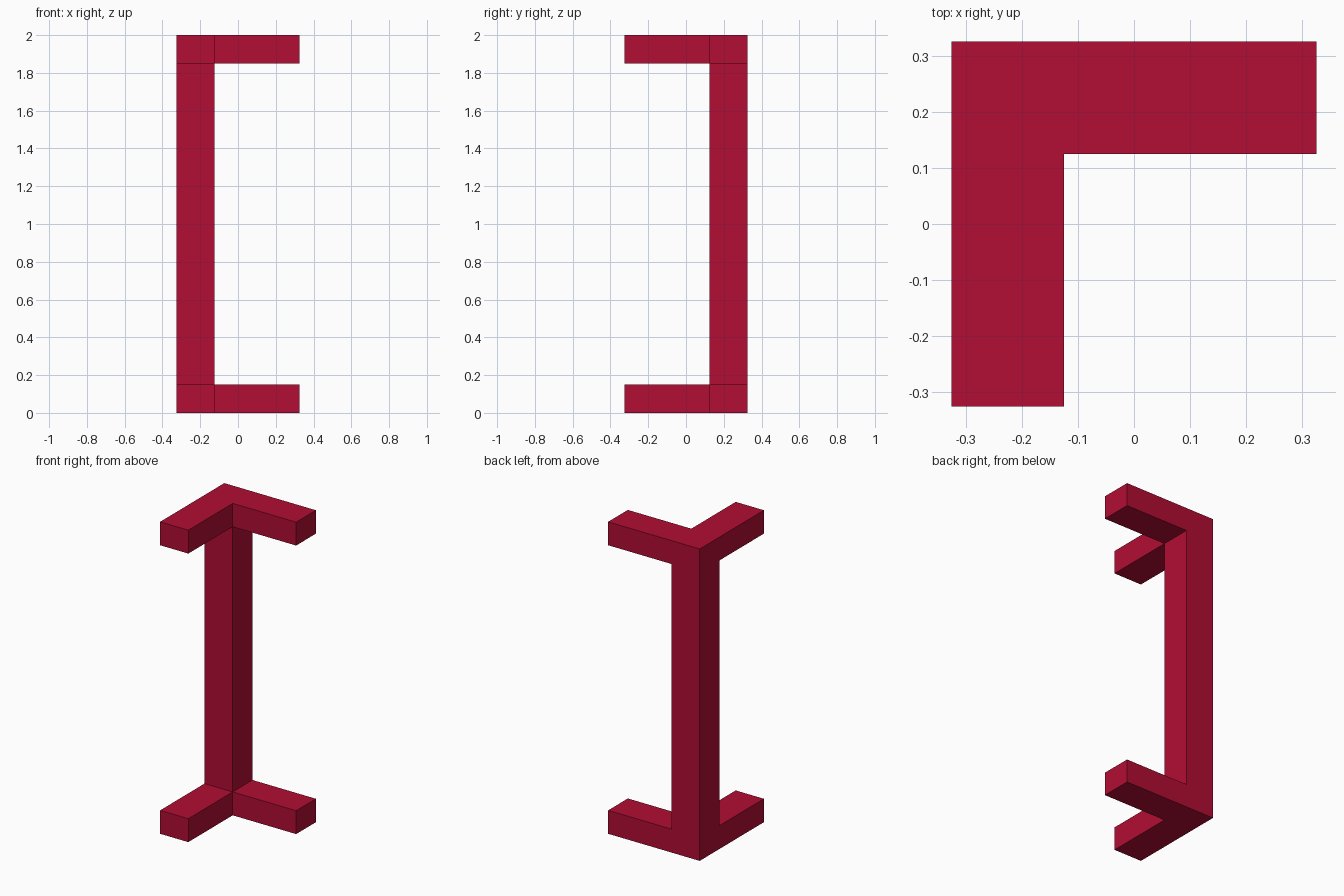
import bpy
import bmesh
from mathutils import Vector

default = bpy.data.objects.get("Cube")
if default:
    bpy.data.objects.remove(default, do_unlink=True)

SIDE, THICK, HEIGHT, HALF = 0.20, 0.15, 2.0, 0.325
ARM = 2 * HALF - SIDE

# Crimson paint
color = (0.445, 0.004, 0.033, 1.0)
crimson = bpy.data.materials.new("crimson")
crimson.diffuse_color = color
crimson.use_nodes = True
crimson.node_tree.nodes["Principled BSDF"].inputs["Base Color"].default_value = color


def extrude(bm, face, offset):
    """Extrude one face by an offset and return the new end face."""
    result = bmesh.ops.extrude_face_region(bm, geom=[face])["geom"]
    if face.is_valid:
        bmesh.ops.delete(bm, geom=[face], context="FACES_ONLY")
    verts = [g for g in result if isinstance(g, bmesh.types.BMVert)]
    bmesh.ops.translate(bm, verts=verts, vec=offset)
    return next(g for g in result if isinstance(g, bmesh.types.BMFace))


def farthest(bm, direction, z_min, z_max):
    """Face farthest along a direction, among those centred in a height band."""
    faces = [f for f in bm.faces if z_min < f.calc_center_median().z < z_max]
    return max(faces, key=lambda f: f.calc_center_median().dot(direction))


bm = bmesh.new()

# Corner block at the base
bmesh.ops.create_cube(bm, size=1.0)
bmesh.ops.scale(bm, verts=bm.verts, vec=(SIDE, SIDE, THICK))
bmesh.ops.translate(bm, verts=bm.verts,
                    vec=(-HALF + SIDE / 2, HALF - SIDE / 2, THICK / 2))

# Upright post, then the corner block at the top
top = max(bm.faces, key=lambda f: f.calc_center_median().z)
top = extrude(bm, top, Vector((0, 0, HEIGHT - 2 * THICK)))
extrude(bm, top, Vector((0, 0, THICK)))

# Two arms at the base and two at the top
for z_min, z_max in ((0.01, THICK - 0.01), (HEIGHT - THICK + 0.01, HEIGHT - 0.01)):
    for direction in (Vector((1, 0, 0)), Vector((0, -1, 0))):
        # Pick the side of the corner block, which faces exactly this way
        faces = [f for f in bm.faces
                 if z_min < f.calc_center_median().z < z_max
                 and f.normal.dot(direction) > 0.99
                 and abs(f.calc_center_median().x + HALF - SIDE / 2) <= SIDE / 2 + 0.001
                 and abs(f.calc_center_median().y - HALF + SIDE / 2) <= SIDE / 2 + 0.001]
        bm.normal_update()
        extrude(bm, faces[0], direction * ARM)
        bm.normal_update()

# Merge flat neighbours and tidy the normals
bmesh.ops.dissolve_limit(bm, angle_limit=0.01, verts=bm.verts, edges=bm.edges)
bmesh.ops.recalc_face_normals(bm, faces=bm.faces)

mesh = bpy.data.meshes.new("corner_post_frame")
bm.to_mesh(mesh)
bm.free()
mesh.materials.append(crimson)
frame = bpy.data.objects.new("corner_post_frame", mesh)
bpy.context.collection.objects.link(frame)
